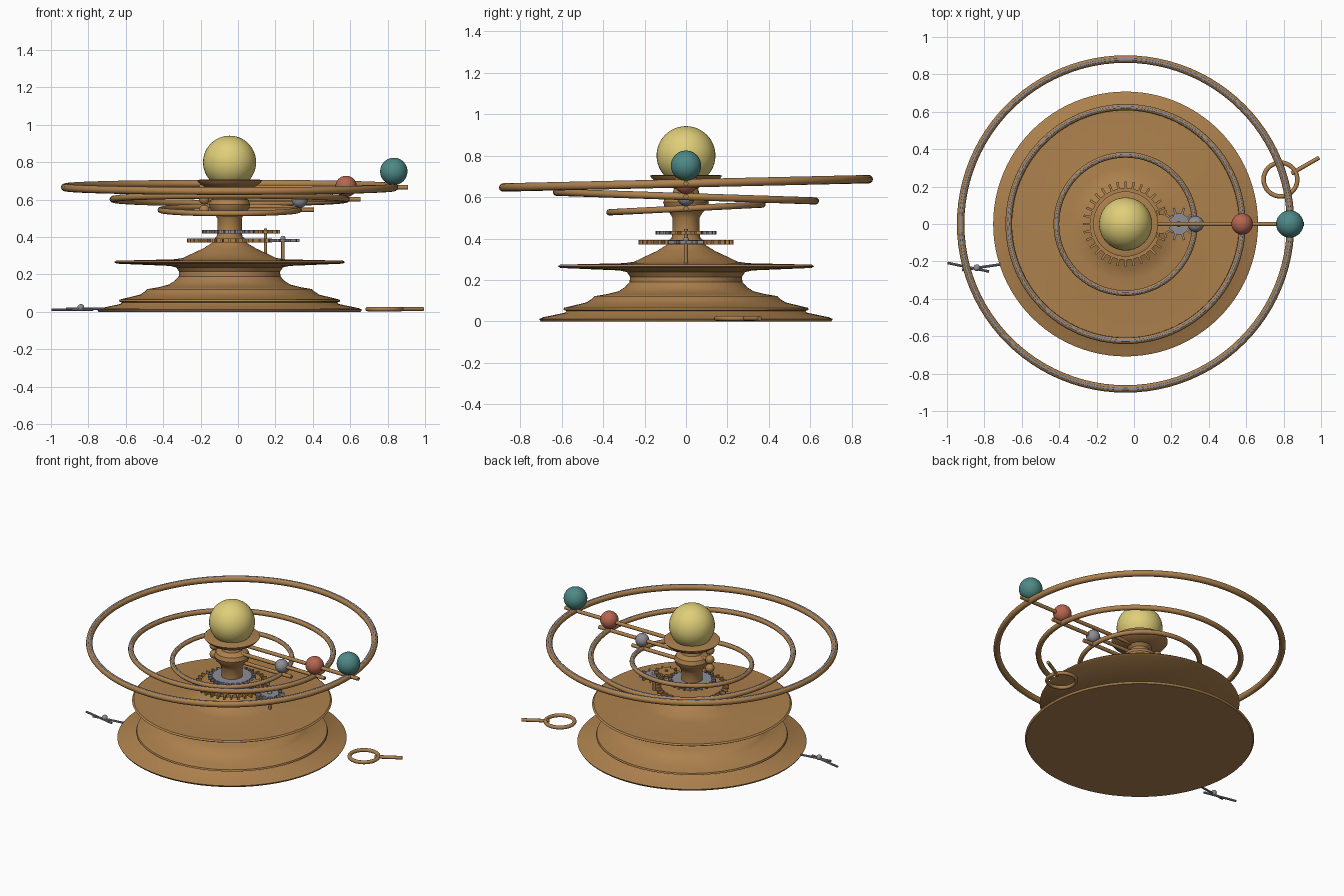
import bpy, bmesh, math
from mathutils import Matrix, Vector

cube = bpy.data.objects.get("Cube")
if cube:
    bpy.data.objects.remove(cube, do_unlink=True)

CX = -0.045  # axis of the instrument


def material(name, rgb):
    m = bpy.data.materials.new(name)
    m.use_nodes = True
    m.diffuse_color = (*rgb, 1)
    m.node_tree.nodes["Principled BSDF"].inputs["Base Color"].default_value = (*rgb, 1)
    return m


BRASS = material("brass", (0.42, 0.22, 0.075))
STEEL = material("steel", (0.27, 0.27, 0.30))
GOLD = material("pale gold", (0.74, 0.62, 0.19))
RED = material("rust red", (0.47, 0.13, 0.08))
TEAL = material("teal", (0.075, 0.25, 0.24))


def finish(name, bm, mat, loc=(0, 0, 0), rot=(0, 0, 0), smooth=True):
    bmesh.ops.recalc_face_normals(bm, faces=bm.faces)
    me = bpy.data.meshes.new(name)
    bm.to_mesh(me)
    bm.free()
    me.materials.append(mat)
    ob = bpy.data.objects.new(name, me)
    bpy.context.collection.objects.link(ob)
    ob.location, ob.rotation_euler = loc, rot
    if smooth:
        bpy.ops.object.select_all(action='DESELECT')
        ob.select_set(True)
        bpy.context.view_layer.objects.active = ob
        bpy.ops.object.shade_smooth_by_angle(angle=math.radians(35))
    return ob


def lathe(name, profile, mat, segs=96, closed=False, **kw):
    bm = bmesh.new()
    vs = [bm.verts.new((r, 0, z)) for r, z in profile]
    pairs = list(zip(vs, vs[1:])) + ([(vs[-1], vs[0])] if closed else [])
    edges = [bm.edges.new(p) for p in pairs]
    bmesh.ops.spin(bm, geom=vs + edges, axis=(0, 0, 1), cent=(0, 0, 0),
                   angle=2 * math.pi, steps=segs, use_duplicate=False)
    bmesh.ops.remove_doubles(bm, verts=bm.verts, dist=1e-5)
    return finish(name, bm, mat, **kw)


def ring(name, radius, tube, mat, height=1.0, rise=0.0, sides=12, **kw):
    angles = [2 * math.pi * i / sides for i in range(sides)]
    section = [(radius + tube * math.cos(a), rise + tube * height * math.sin(a)) for a in angles]
    return lathe(name, section, mat, closed=True, **kw)


def ball(name, r, mat, loc):
    bm = bmesh.new()
    bmesh.ops.create_uvsphere(bm, u_segments=40, v_segments=24, radius=r)
    return finish(name, bm, mat, loc=loc)


def rod(name, a, b, r, mat, sides=12):
    a, b = Vector(a), Vector(b)
    turn = (b - a).to_track_quat('Z', 'Y').to_matrix().to_4x4()
    bm = bmesh.new()
    bmesh.ops.create_cone(bm, cap_ends=True, segments=sides, radius1=r, radius2=r,
                          depth=(b - a).length, matrix=turn)
    return finish(name, bm, mat, loc=(a + b) / 2)


def gear(name, x, z, r, tip, teeth, width, thick, mat):
    bm = bmesh.new()
    bmesh.ops.create_cone(bm, cap_ends=True, segments=48, radius1=r, radius2=r, depth=thick)
    for i in range(teeth):
        place = (Matrix.Rotation(2 * math.pi * i / teeth, 4, 'Z')
                 @ Matrix.Translation(((r + tip) / 2 - 0.004, 0, 0))
                 @ Matrix.Diagonal((tip - r + 0.008, width, thick, 1)))
        bmesh.ops.create_cube(bm, size=1, matrix=place)
    return finish(name, bm, mat, loc=(x, 0, z), smooth=False)


# Turned pedestal: foot, lip, waist, table disc and shoulder
lathe("pedestal", [
    (0, 0), (0.70, 0), (0.708, 0.012), (0.69, 0.02), (0.585, 0.042), (0.575, 0.05),
    (0.592, 0.056), (0.588, 0.066), (0.55, 0.075), (0.48, 0.092), (0.455, 0.108),
    (0.44, 0.122), (0.38, 0.132), (0.325, 0.146), (0.295, 0.165), (0.272, 0.19),
    (0.27, 0.215), (0.285, 0.238), (0.32, 0.246), (0.605, 0.258), (0.617, 0.266),
    (0.607, 0.274), (0.30, 0.281), (0.25, 0.288), (0.20, 0.312), (0.14, 0.340),
    (0.095, 0.368), (0.075, 0.40), (0, 0.40)], BRASS, loc=(CX, 0, 0))

# Column with collar, and the cup under the sun
lathe("column", [
    (0, 0.38), (0.075, 0.38), (0.066, 0.42), (0.065, 0.50), (0.08, 0.525), (0.103, 0.55),
    (0.11, 0.575), (0.10, 0.60), (0.065, 0.617), (0.058, 0.64), (0.075, 0.658),
    (0.135, 0.668), (0.165, 0.69), (0.174, 0.703), (0.16, 0.707), (0, 0.707)],
    BRASS, loc=(CX, 0, 0))
ball("sun", 0.142, GOLD, (CX, 0, 0.80))

# Gear train with arbors standing on the table disc
gear("large_lower_gear", CX, 0.382, 0.192, 0.228, 32, 0.012, 0.02, BRASS)
gear("large_upper_gear", CX, 0.428, 0.122, 0.147, 24, 0.012, 0.018, STEEL)
gear("small_lower_gear", 0.24, 0.382, 0.056, 0.09, 10, 0.012, 0.018, STEEL)
gear("small_upper_gear", 0.147, 0.428, 0.05, 0.078, 10, 0.012, 0.018, BRASS)
rod("inner_arbor", (0.147, 0, 0.27), (0.147, 0, 0.445), 0.009, BRASS)
rod("outer_arbor", (0.24, 0, 0.27), (0.24, 0, 0.395), 0.009, BRASS)
ball("outer_arbor_knob", 0.014, STEEL, (0.24, 0, 0.393))

# Orbits: tilted ring with steel track, arm, counterweight and planet
orbits = [
    # name, ring radius, tube, height, tilt, arm end, planet x, planet radius, colour
    ("inner", 0.37, 0.015, 0.545, 2.9, 0.405, 0.33, 0.043, STEEL),
    ("middle", 0.625, 0.017, 0.602, -1.9, 0.655, 0.578, 0.057, RED),
    ("outer", 0.882, 0.02, 0.666, 1.3, 0.91, 0.833, 0.073, TEAL),
]
for name, radius, tube, z, tilt, end, px, pr, mat in orbits:
    pose = dict(loc=(CX, 0, z), rot=(math.radians(tilt), 0, 0))
    ring(name + "_orbit_ring", radius, tube, BRASS, **pose)
    ring(name + "_orbit_track", radius, tube * 0.45, STEEL, height=0.5,
         rise=tube * 0.8, sides=8, **pose)
    rod(name + "_arm", (CX - 0.135, 0, z), (end, 0, z), 0.012, BRASS)
    ball(name + "_counterweight", 0.028, BRASS, (CX - 0.135, 0, z))
    ball(name + "_planet", pr, mat, (px, 0, z + 0.012 + pr))

# Loose winding key lying to the right of the base
ring("key_bow", 0.09, 0.012, BRASS, loc=(0.783, 0.238, 0.015))
rod("key_shank", (0.842, 0.27, 0.015), (0.99, 0.355, 0.015), 0.011, BRASS)

# Loose dividers lying to the left of the base
rod("divider_leg_a", (-0.997, -0.208, 0.012), (-0.775, -0.254, 0.012), 0.007, STEEL, 8)
rod("divider_leg_b", (-0.92, -0.246, 0.016), (-0.714, -0.216, 0.016), 0.007, STEEL, 8)
ball("divider_pivot", 0.018, STEEL, (-0.84, -0.234, 0.024))
